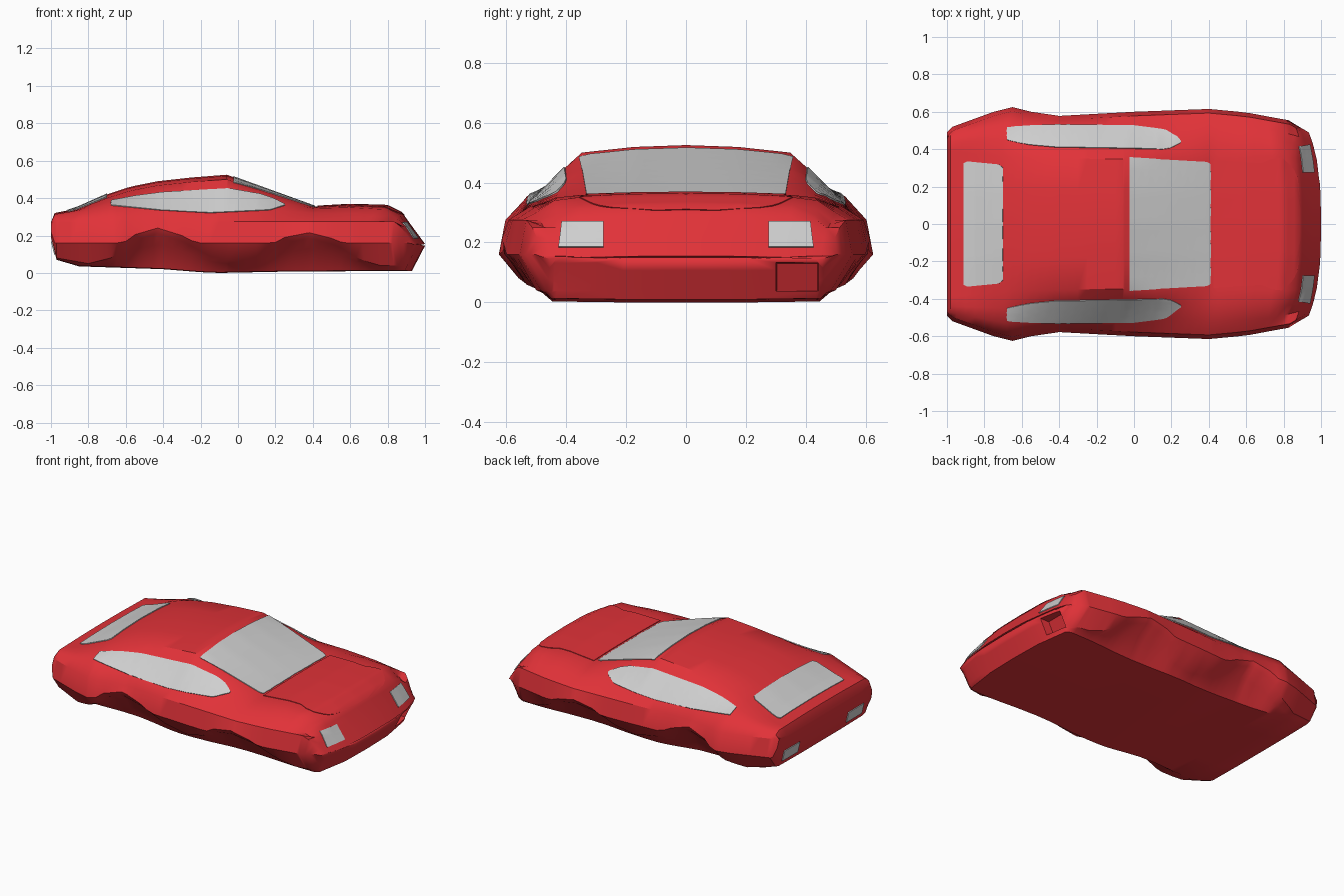
import bpy, bmesh, math
from mathutils import Vector
from mathutils.bvhtree import BVHTree

if "Cube" in bpy.data.objects:
    bpy.data.objects.remove(bpy.data.objects["Cube"])


def material(name, rgb):
    m = bpy.data.materials.new(name)
    m.diffuse_color = (*rgb, 1)
    m.use_nodes = True
    m.node_tree.nodes["Principled BSDF"].inputs["Base Color"].default_value = m.diffuse_color
    return m


RED = material("red paint", (0.76, 0.032, 0.04))
GREY = material("grey glass", (0.62, 0.62, 0.62))


def lerp(curve, x):
    if x <= curve[0][0]:
        return curve[0][1]
    for (a, u), (b, v) in zip(curve, curve[1:]):
        if x <= b:
            return u + (v - u) * (x - a) / (b - a)
    return curve[-1][1]


def add_object(name, bm, mat):
    me = bpy.data.meshes.new(name)
    bm.to_mesh(me)
    bm.free()
    me.materials.append(mat)
    ob = bpy.data.objects.new(name, me)
    bpy.context.collection.objects.link(ob)
    return ob


# Body outline curves along the length
TOP = [(-1, .27), (-.98, .32), (-.88, .34), (-.7, .42), (-.58, .46), (-.43, .49), (-.25, .51),
       (-.06, .525), (.41, .355), (.6, .366), (.8, .36), (.88, .32), (.93, .25), (1, .155)]
DROP = [(-1, .005), (-.7, .02), (-.06, .025), (.41, .005), (.8, .01), (1, .005)]
BOTTOM = [(-1, .19), (-.97, .07), (-.85, .035), (-.4, .02), (-.2, .004), (-.1, 0), (.3, .008), (.93, .01), (1, .145)]
ROOF_Y = [(-1, .39), (-.7, .36), (-.43, .35), (.41, .345), (.8, .36), (1, .34)]
UPPER_Y = [(-1, .44), (-.68, .45), (-.42, .41), (.15, .40), (.25, .42), (.41, .42), (.8, .44), (1, .42)]
UPPER_Z = [(-1, .31), (-.85, .335), (-.68, .385), (-.4, .43), (-.05, .45), (.12, .42), (.25, .372),
           (.41, .345), (.6, .35), (.8, .34), (.9, .28)]
BELT_Y = [(-1, .47), (-.68, .53), (-.4, .53), (0, .525), (.2, .5), (.41, .52), (.8, .5), (1, .45)]
BELT_Z = [(-1, .29), (-.68, .355), (-.42, .335), (-.15, .32), (.17, .335), (.41, .32), (.65, .315), (.8, .3), (.9, .25)]
WIDE_Y = [(-1, .49), (-.97, .52), (-.75, .6), (-.65, .625), (-.55, .6), (-.4, .578), (0, .6), (.4, .615),
          (.65, .592), (.9, .555), (1, .49)]
LOW_Z = [(-1, .19), (-.97, .08), (-.8, .05), (-.68, .08), (-.55, .175), (-.43, .21), (-.3, .17), (-.15, .09),
         (0, .06), (.12, .09), (.25, .16), (.38, .185), (.52, .15), (.68, .07), (.8, .04), (.93, .04), (1, .145)]


def section(x):
    top, bot, w, low = (lerp(c, x) for c in (TOP, BOTTOM, WIDE_Y, LOW_Z))
    drop, ry = lerp(DROP, x), lerp(ROOF_Y, x)
    arch = max(0, min(1, (low - .05) / .15))
    ly = w - .07 + .055 * arch
    fy = min(.45, ly - .03) - .02 * arch
    half = [(0, top), (ry / 2, top - drop * .25), (ry, top - drop),
            (lerp(UPPER_Y, x), lerp(UPPER_Z, x)), (lerp(BELT_Y, x), lerp(BELT_Z, x)),
            (w - .022, .275), (w, max(.16, low + .03)), (ly, low),
            ((ly + fy) / 2, low * .68 + bot * .32), (fy, bot + .003), (fy / 2, bot), (0, bot)]
    half = [(y, max(bot, min(top, z))) for y, z in half]
    ring = half + [(-y, z) for y, z in half[-2:0:-1]]
    bend = max(0, min(1, (x - .55) / .45))         # rounds the nose in plan
    return [Vector((x - .07 * bend * (abs(y) / .5) ** 3, y, z)) for y, z in ring]


# Body shell lofted through the sections
stations = sorted({round(-.95 + .05 * i, 2) for i in range(38)}
                  | {-1, -.98, -.97, -.68, -.43, -.06, .12, .38, .41, .88, .93, .955, .98, 1})
bm = bmesh.new()
rings = [[bm.verts.new(p) for p in section(x)] for x in stations]
for a, b in zip(rings, rings[1:]):
    for i in range(len(a)):
        j = (i + 1) % len(a)
        bm.faces.new((a[i], a[j], b[j], b[i]))
bm.faces.new(rings[0])
bm.faces.new(rings[-1])
bmesh.ops.recalc_face_normals(bm, faces=bm.faces)
for f in bm.faces:
    f.smooth = True
for e in bm.edges:
    e.smooth = e.calc_face_angle(0) < math.radians(32)
surface = BVHTree.FromBMesh(bm)
body = add_object("car_body", bm, RED)

# Front bumper openings, cut with sheared tapered boxes
for side, label in ((1, "left"), (-1, "right")):
    bm = bmesh.new()
    bmesh.ops.create_cube(bm, size=1)
    for v in bm.verts:
        back = v.co.x < 0
        t = .82 if back else 1
        z = .085 + v.co.z * .11 * t
        v.co = Vector(((.89 if back else 1.1) + .5 * (z - .085), side * (.372 + v.co.y * .165 * t), z))
    bmesh.ops.recalc_face_normals(bm, faces=bm.faces)
    cutter = add_object("bumper_cutter_" + label, bm, RED)
    cutter.hide_render = True
    cutter.hide_set(True)
    mod = body.modifiers.new("bumper opening", 'BOOLEAN')
    mod.operation = 'DIFFERENCE'
    mod.solver = 'EXACT'
    mod.object = cutter


def plate(name, mat, start, ray, n=28, m=20, lift=.005):
    """Thin plate laid on the body: start(u, v) is projected along ray."""
    bm = bmesh.new()
    ray = Vector(ray)
    grid = []
    for i in range(n + 1):
        row = []
        for j in range(m + 1):
            p = Vector(start(i / n, j / m)) - ray * 3
            hit, nor, _, _ = surface.ray_cast(p, ray)
            if hit is None:
                hit, nor, _, _ = surface.find_nearest(p + ray * 3)
            row.append(bm.verts.new(hit + nor * lift))
        grid.append(row)
    for a, b in zip(grid, grid[1:]):
        for j in range(m):
            bm.faces.new((a[j], b[j], b[j + 1], a[j + 1]))
    bm.normal_update()
    if sum((f.normal.dot(ray) for f in bm.faces)) > 0:
        bmesh.ops.reverse_faces(bm, faces=bm.faces)
        bm.normal_update()
    for f in bm.faces:
        f.smooth = True
    # rim down to the body
    rim = [e for e in bm.edges if e.is_boundary]
    out = bmesh.ops.extrude_edge_only(bm, edges=rim)["geom"]
    for e in rim:
        e.smooth = False
    for v in [g for g in out if isinstance(g, bmesh.types.BMVert)]:
        hit, nor, _, _ = surface.find_nearest(v.co)
        v.co = hit - nor * .003
    add_object(name, bm, mat)


def from_top(x0, x1, width):
    def start(u, v):
        x = x0 + (x1 - x0) * u
        return (x, (2 * v - 1) * lerp(width, x), 0)
    return start


# Windscreen, rear window and bonnet panel
plate("windscreen", GREY, from_top(-.025, .41, [(-.025, .355), (.39, .332), (.41, .32)]), (0, 0, -1))
plate("rear_window", GREY, from_top(-.91, -.7, [(-.91, .325), (-.89, .335), (-.72, .318), (-.7, .30)]), (0, 0, -1))
plate("bonnet_panel", RED, from_top(.425, .888, [(.42, .343), (.68, .325), (.74, .35), (.79, .355), (.85, .30),
                                                 (.875, .24), (.888, .1)]), (0, 0, -1), lift=.004)

# Side windows, headlights and tail lights on both sides
WIN_TOP = [(-.68, .385), (-.55, .41), (-.4, .43), (-.05, .45), (.12, .42), (.2, .392), (.25, .365)]
WIN_LOW = [(-.68, .36), (-.42, .335), (-.15, .32), (.17, .335), (.25, .36)]
for s, label in ((1, "left"), (-1, "right")):
    def side_start(u, v):
        x = -.68 + .93 * u
        lo, hi = lerp(WIN_LOW, x), lerp(WIN_TOP, x)
        return (x, 0, lo + (hi - lo) * v)
    plate("side_window_" + label, GREY, side_start, (0, -s, 0), n=48, m=12)
    plate("headlight_" + label, GREY,
          lambda u, v: (0, s * (.275 + (.14 + .01 * (1 - v)) * u), .183 + .085 * v), (-1, 0, 0), n=10, m=10)
    plate("tail_light_" + label, GREY,
          lambda u, v: (0, s * (.25 + .16 * u), .10 + .07 * v), (1, 0, 0), n=8, m=8)
